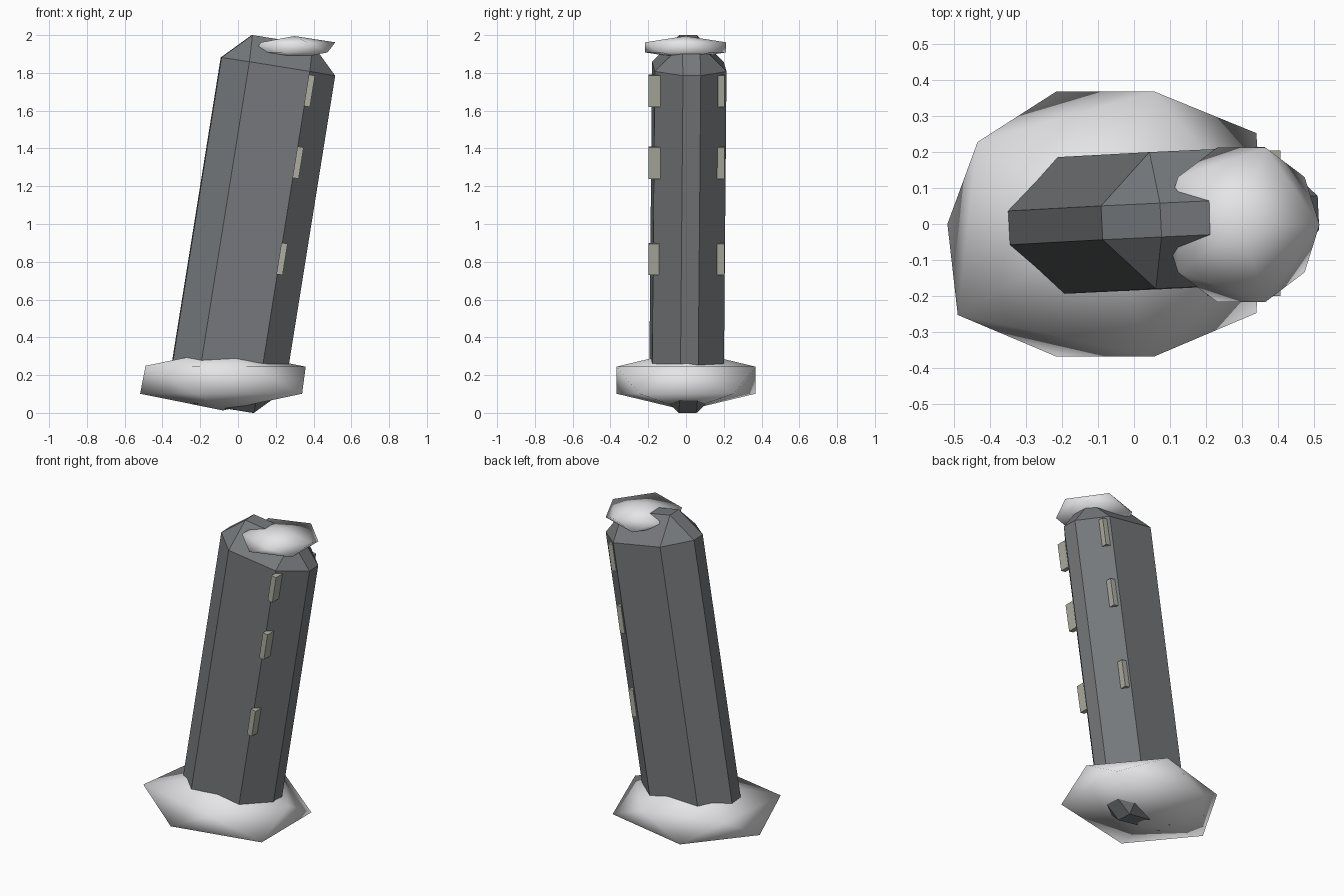
import bpy, bmesh
from math import radians
from mathutils import Matrix, Vector

cube = bpy.data.objects.get("Cube")
if cube:
    bpy.data.objects.remove(cube, do_unlink=True)


def material(name, rgb):
    mat = bpy.data.materials.new(name)
    mat.use_nodes = True
    mat.diffuse_color = (*rgb, 1)
    mat.node_tree.nodes["Principled BSDF"].inputs["Base Color"].default_value = (*rgb, 1)
    return mat


STONE = material("dark stone", (0.18, 0.19, 0.20))
SNOW = material("snow", (0.80, 0.80, 0.82))
PEG = material("pale stone", (0.42, 0.42, 0.36))


def finish(name, bm, mat, smooth=False):
    for face in bm.faces:
        face.smooth = smooth
    mesh = bpy.data.meshes.new(name)
    bm.to_mesh(mesh)
    bm.free()
    mesh.materials.append(mat)
    obj = bpy.data.objects.new(name, mesh)
    bpy.context.collection.objects.link(obj)


def box(name, size, matrix, mat, bevel=0):
    bm = bmesh.new()
    bmesh.ops.create_cube(bm, size=1)
    bmesh.ops.scale(bm, vec=size, verts=bm.verts)
    if bevel:
        bmesh.ops.bevel(bm, geom=bm.edges[:], offset=bevel, segments=1,
                        affect='EDGES')
    bmesh.ops.transform(bm, matrix=matrix, verts=bm.verts)
    finish(name, bm, mat)


def snow_blob(name, centre, radii, nudge=None):
    bm = bmesh.new()
    bmesh.ops.create_icosphere(bm, subdivisions=1, radius=1)
    for v in bm.verts:
        shift = nudge(v.co) if nudge else Vector()
        v.co = Vector(centre) + Matrix.Diagonal(radii) @ v.co + shift
    finish(name, bm, SNOW, smooth=True)


# Leaning pillar with chamfered edges
lean = Matrix.Rotation(radians(9.1), 4, 'Y')
twist = Matrix.Rotation(radians(2.7), 4, 'Z')
sway = Matrix.Rotation(radians(-0.5), 4, 'X')
box("pillar", (0.61, 0.38, 1.974),
    Matrix.Translation((0.078, 0.01, 1.0)) @ sway @ lean @ twist, STONE, 0.143)

# Three pairs of pegs on the leaning side
for level, (x, z) in zip(("lower", "middle", "upper"),
                         ((0.233, 0.815), (0.318, 1.325), (0.378, 1.705))):
    for side, y in (("front", -0.167), ("back", 0.171)):
        box(f"{level}_{side}_peg", (0.033, 0.065, 0.168),
            Matrix.Translation((x, y, z)) @ lean, PEG)


# Uneven snow mound around the foot
def mound_nudge(co):
    if co.z < 0 and co.x > 0.5:
        return Vector((0.065, 0.025 if co.y > 0 else -0.02, 0))
    if co.z > 0 and co.x < -0.5 and co.y < 0:
        return Vector((-0.055, -0.025, 0.005))
    return Vector()


snow_blob("snow_mound", (-0.08, 0, 0.173), (0.49, 0.433, 0.16), mound_nudge)

# Snow cap on the top
snow_blob("snow_cap", (0.298, -0.002, 1.935), (0.243, 0.252, 0.06))
